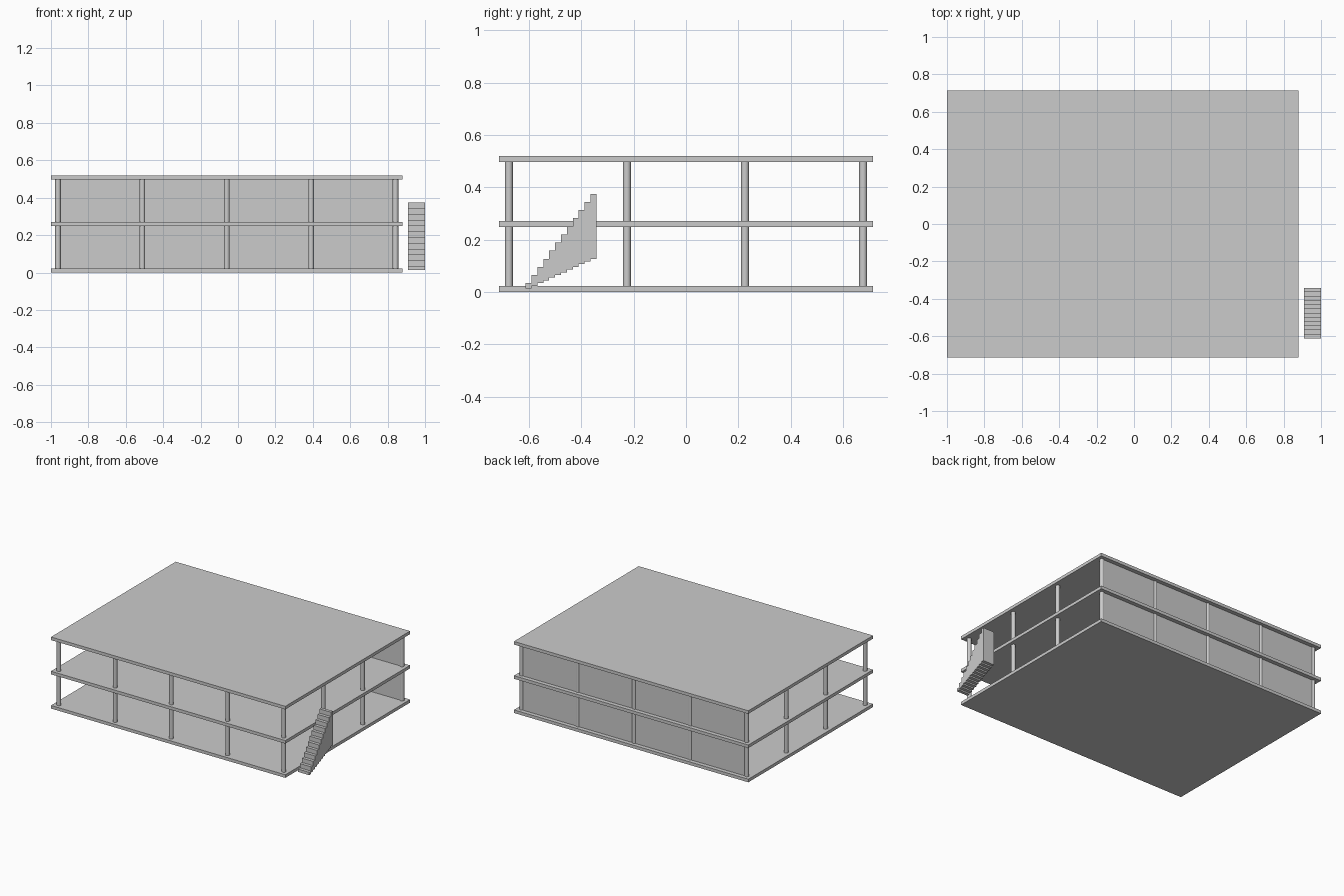
import bpy

if "Cube" in bpy.data.objects:
    bpy.data.objects.remove(bpy.data.objects["Cube"])

M = 2 / 26.6            # one metre in model units
X0, Y0 = -12.8, -9.0    # first column (metres): x, y
BAY, STOREY, SLAB = 6.0, 3.3, 0.3
NX, NY, FLOORS = 5, 4, 2


def box(name, lo, hi):
    bpy.ops.mesh.primitive_cube_add(
        size=1, location=[(a + b) / 2 * M for a, b in zip(lo, hi)])
    ob = bpy.context.object
    ob.name = name
    ob.scale = [(b - a) * M for a, b in zip(lo, hi)]
    return ob


def column(name, x, y, z0, z1):
    bpy.ops.mesh.primitive_cylinder_add(
        vertices=24, radius=0.2 * M, depth=(z1 - z0) * M,
        location=(x * M, y * M, (z0 + z1) / 2 * M))
    bpy.context.object.name = name
    bpy.ops.object.shade_smooth_by_angle()


# Floor and roof slabs
for k in range(FLOORS + 1):
    z = k * STOREY
    box(f"slab_{k}", (-13.3, -9.5, z), (11.7, 9.5, z + SLAB))

# Column grid and rear walls on each storey
for k in range(FLOORS):
    z0, z1 = k * STOREY + SLAB, (k + 1) * STOREY
    for i in range(NX):
        for j in range(NY):
            column(f"column_{k}_{i}_{j}", X0 + i * BAY, Y0 + j * BAY, z0, z1)
    for i in range(NX - 1):
        x = X0 + i * BAY
        box(f"rear_wall_{k}_{i}", (x, 8.9, z0), (x + BAY, 9.1, z1))

# Outside stair: each step is a taller block, centred one riser higher
STEPS = 12
RISE = STOREY / STEPS
for i in range(STEPS):
    y = -8.15 + i * 0.3
    mid, half = SLAB + 0.01 + i * RISE, (i + 1) * RISE / 2
    box(f"stair_step_{i}", (12.1, y, mid - half), (13.3, y + 0.3, mid + half))
